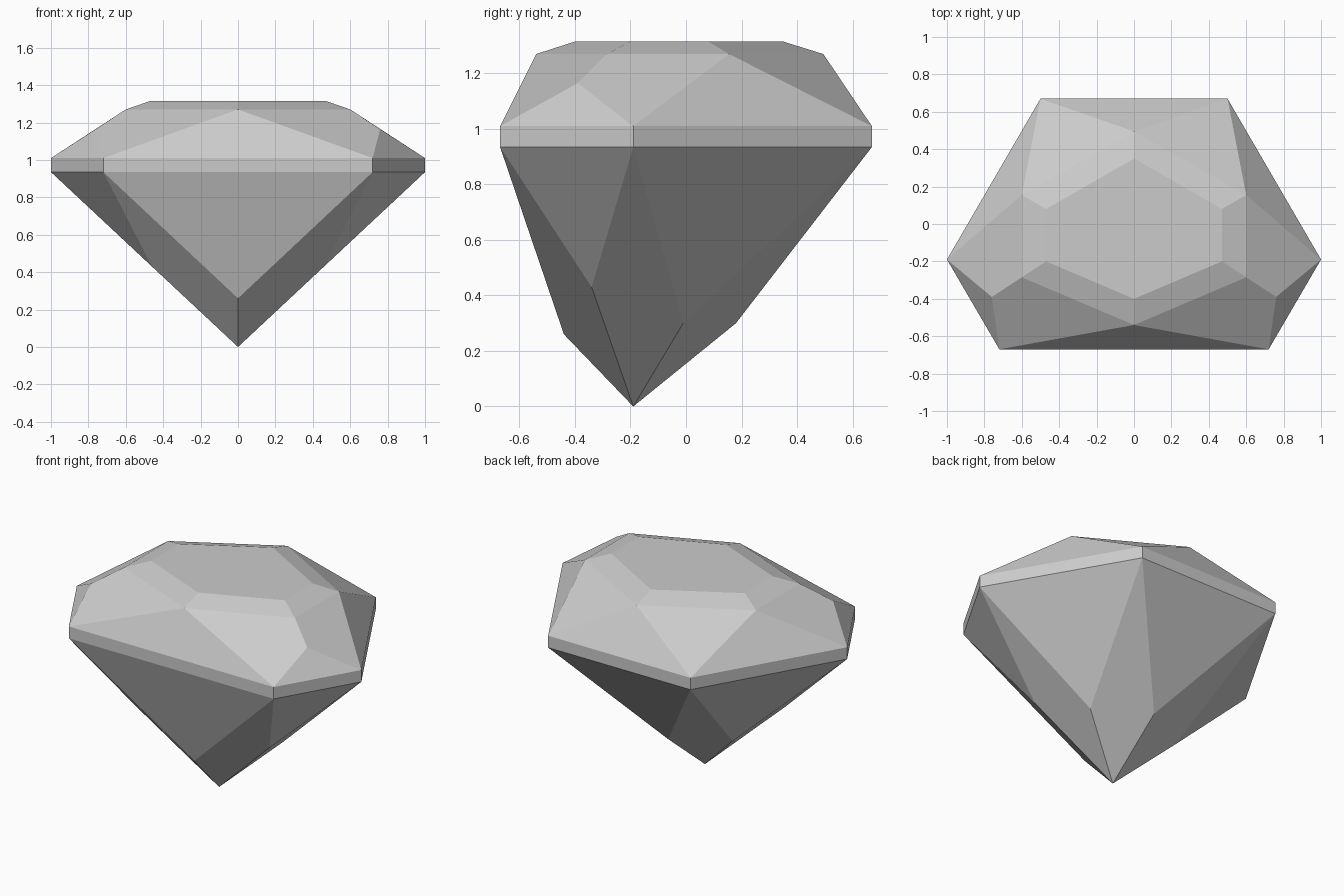
import bpy
import bmesh

cube = bpy.data.objects.get("Cube")
if cube:
    bpy.data.objects.remove(cube, do_unlink=True)

GIRDLE_LOW, GIRDLE_HIGH, STAR_Z, TABLE_Z = 0.935, 1.01, 1.27, 1.315
SIDES = 6

# Pale grey stone
grey = bpy.data.materials.new("pale grey stone")
grey.use_nodes = True
colour = (0.6, 0.6, 0.6, 1)
grey.diffuse_color = colour
grey.node_tree.nodes["Principled BSDF"].inputs["Base Color"].default_value = colour

bm = bmesh.new()


def ring(half, z=None):
    """Closed ring from its right half, listed front to back and mirrored in x."""
    pts = [p if z is None else (*p, z) for p in half]
    pts += [(-x, y, h) for x, y, h in reversed(pts) if x > 0]
    return [bm.verts.new(p) for p in pts]


def face(*verts):
    bm.faces.new(list(dict.fromkeys(verts)))


# Corner rings: girdle, crown and pavilion
girdle_half = [(0.72, -0.67), (1, -0.19), (0.5, 0.67)]
low = ring(girdle_half, GIRDLE_LOW)
high = ring(girdle_half, GIRDLE_HIGH)
star = ring([(0, -0.54), (0.6, -0.285), (0.6, 0.155), (0, 0.495)], STAR_Z)
table = ring([(0, -0.4), (0.47, -0.2), (0.47, 0.08), (0, 0.35)], TABLE_Z)
pavilion = ring([(0, -0.44, 0.26), (0.46, -0.34, 0.43),
                 (0.32, -0.01, 0.3), (0, 0.18, 0.3)])
culet = bm.verts.new((0, -0.19, 0))

# The two short front-side crown triangles end below the star ring
tips = list(star)
tips[1] = bm.verts.new((0.76, -0.39, 1.165))
tips[5] = bm.verts.new((-0.76, -0.39, 1.165))

# Facets: one sector for each girdle corner
for i in range(SIDES):
    n, p = (i + 1) % SIDES, i - 1
    face(low[p], low[i], high[i], high[p])                # girdle band
    face(high[p], high[i], tips[i])                       # crown triangle
    face(high[i], tips[n], star[n], star[i], tips[i])     # crown kite
    face(star[i], star[n], table[n], table[i])            # star facet
    face(low[i], low[p], pavilion[i])                     # pavilion triangle
    face(low[i], pavilion[i], culet, pavilion[n])         # pavilion kite
face(*table)

bmesh.ops.recalc_face_normals(bm, faces=bm.faces)
mesh = bpy.data.meshes.new("cut_gem")
bm.to_mesh(mesh)
bm.free()
mesh.materials.append(grey)
gem = bpy.data.objects.new("cut_gem", mesh)
bpy.context.collection.objects.link(gem)
